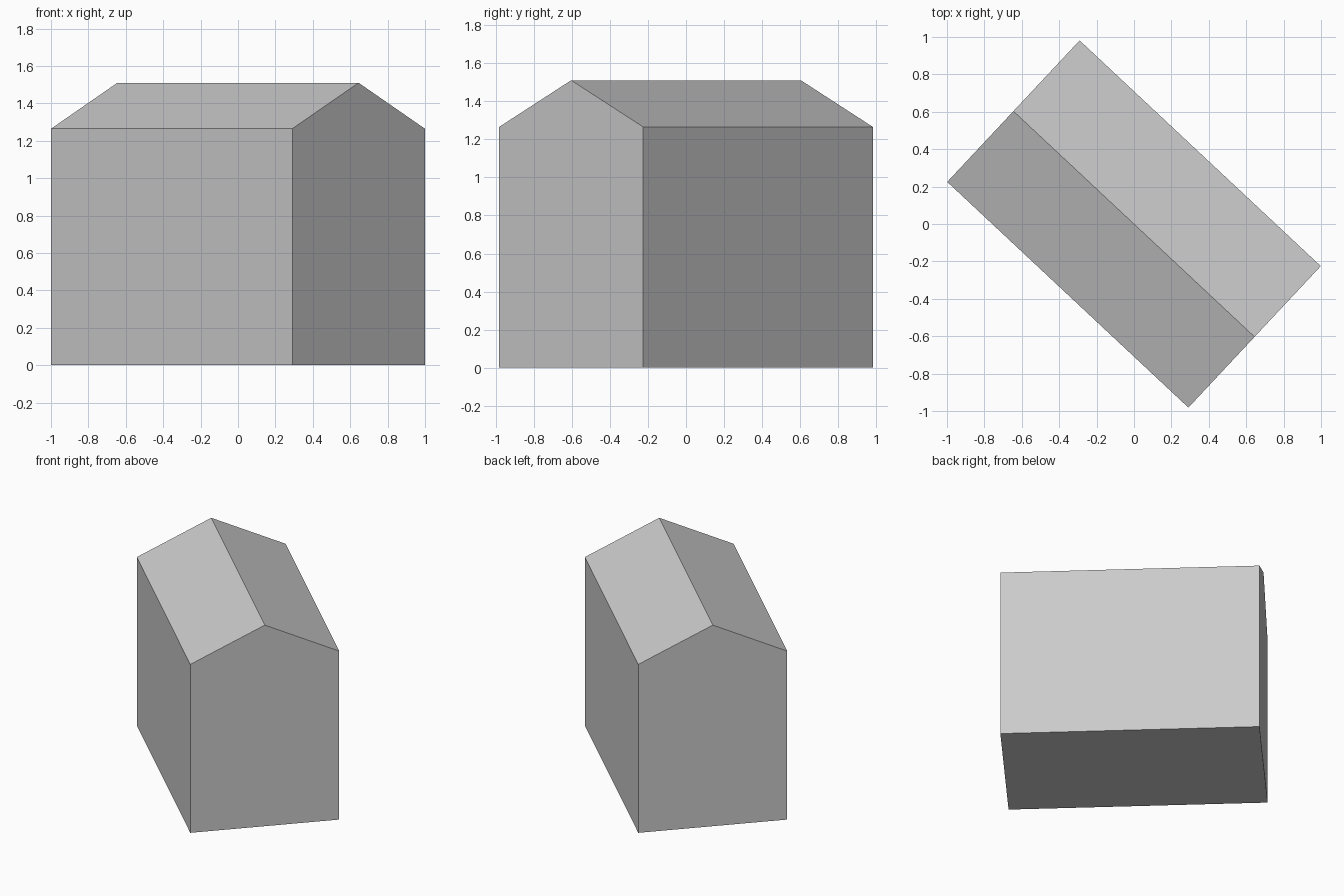
import bpy
import bmesh
import math
from mathutils import Matrix, Vector

cube = bpy.data.objects.get("Cube")
if cube:
    bpy.data.objects.remove(cube)

LENGTH, HALF_WIDTH = 1.766, 0.518
EAVES, RIDGE = 1.265, 1.51
TURN = math.radians(-43.1)

# Plain grey for the whole building
grey = bpy.data.materials.new("plain grey")
grey.use_nodes = True
colour = (0.6, 0.6, 0.6, 1)
grey.diffuse_color = colour
grey.node_tree.nodes["Principled BSDF"].inputs["Base Color"].default_value = colour

# Gable profile extruded along the ridge
profile = [(-HALF_WIDTH, 0), (HALF_WIDTH, 0), (HALF_WIDTH, EAVES),
           (0, RIDGE), (-HALF_WIDTH, EAVES)]
bm = bmesh.new()
gable = bm.faces.new([bm.verts.new((-LENGTH / 2, y, z)) for y, z in profile])
result = bmesh.ops.extrude_face_region(bm, geom=[gable])
far_end = [v for v in result["geom"] if isinstance(v, bmesh.types.BMVert)]
bmesh.ops.translate(bm, verts=far_end, vec=Vector((LENGTH, 0, 0)))

# The ridge runs diagonally across the plot
bmesh.ops.rotate(bm, verts=bm.verts, cent=(0, 0, 0),
                 matrix=Matrix.Rotation(TURN, 3, "Z"))

# Rebuild the starting gable if the extrusion consumed it
bmesh.ops.holes_fill(bm, edges=[e for e in bm.edges if e.is_boundary], sides=0)
bmesh.ops.recalc_face_normals(bm, faces=bm.faces)

mesh = bpy.data.meshes.new("gabled_house")
bm.to_mesh(mesh)
bm.free()
mesh.materials.append(grey)
house = bpy.data.objects.new("gabled_house", mesh)
bpy.context.collection.objects.link(house)
